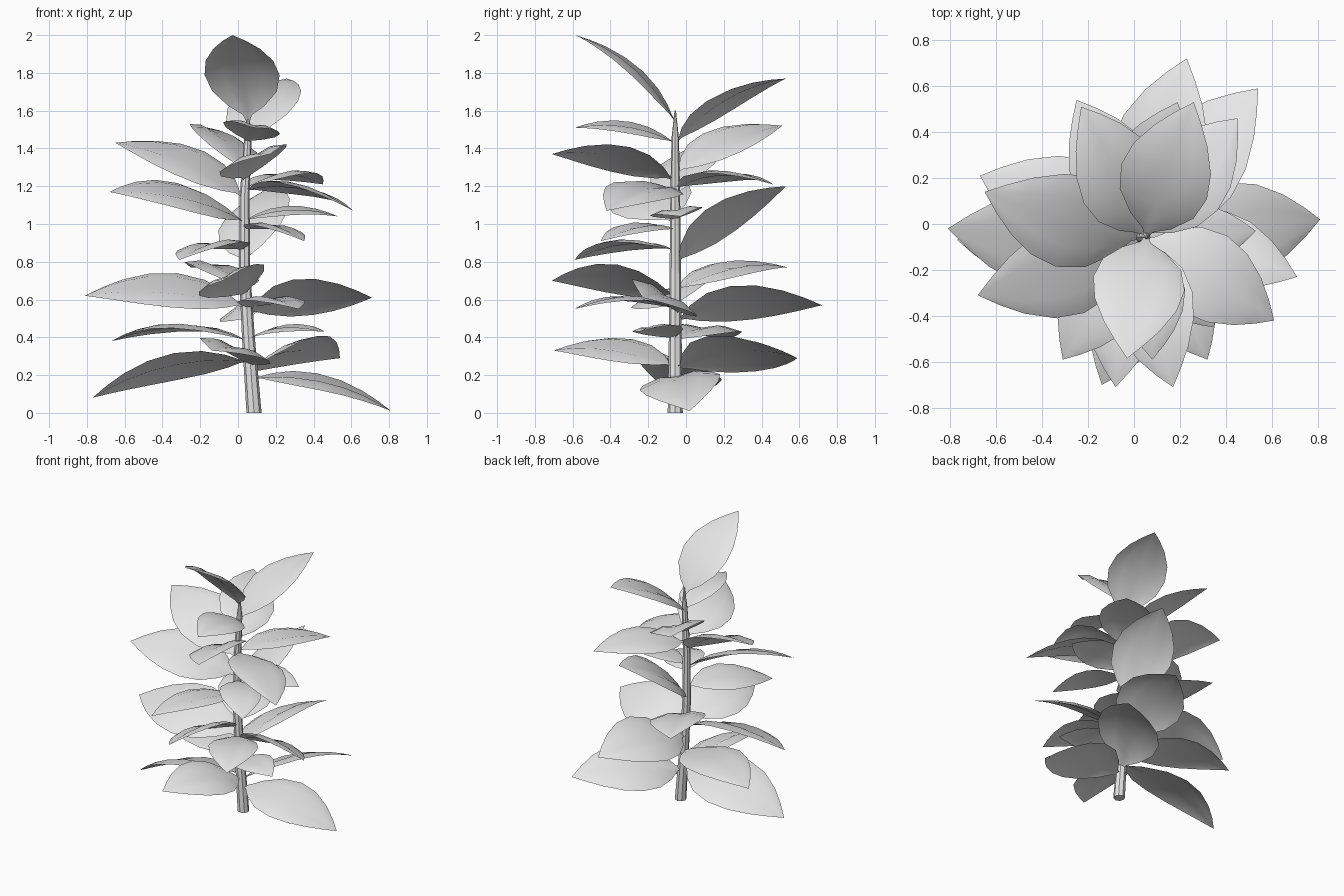
import bpy
import bmesh
import math
from mathutils import Vector

default_cube = bpy.data.objects.get("Cube")
if default_cube:
    bpy.data.objects.remove(default_cube, do_unlink=True)


def make_material(name, colour):
    material = bpy.data.materials.new(name)
    material.use_nodes = True
    material.diffuse_color = colour
    shader = material.node_tree.nodes["Principled BSDF"]
    shader.inputs["Base Color"].default_value = colour
    shader.inputs["Roughness"].default_value = 0.8
    return material


def add_object(name, bm, material, smooth):
    mesh = bpy.data.meshes.new(name)
    bm.to_mesh(mesh)
    bm.free()
    mesh.materials.append(material)
    for polygon in mesh.polygons:
        polygon.use_smooth = smooth
    obj = bpy.data.objects.new(name, mesh)
    bpy.context.scene.collection.objects.link(obj)
    return obj


light_grey = make_material("light grey", (0.8, 0.8, 0.8, 1.0))

# Stem: height, x and radius along its slightly bent axis
STEM_Y = -0.057
STEM = [(0, 0.085, 0.04), (0.4, 0.055, 0.034), (0.75, 0.035, 0.03),
        (1.15, 0.035, 0.026), (1.45, 0.052, 0.02), (1.6, 0.055, 0.004)]


def stem_point(height):
    for (z0, x0, _), (z1, x1, _) in zip(STEM, STEM[1:]):
        if height <= z1:
            return Vector((x0 + (x1 - x0) * (height - z0) / (z1 - z0), STEM_Y, height))
    return Vector((STEM[-1][1], STEM_Y, height))


def build_stem(sides=8):
    bm = bmesh.new()
    rings = []
    for z, x, radius in STEM:
        angles = [math.tau * i / sides for i in range(sides)]
        rings.append([bm.verts.new((x + radius * math.cos(a), STEM_Y + radius * math.sin(a), z))
                      for a in angles])
    for low, high in zip(rings, rings[1:]):
        for i in range(sides):
            j = (i + 1) % sides
            bm.faces.new((low[i], low[j], high[j], high[i]))
    bm.faces.new(rings[0][::-1])
    bm.faces.new(rings[-1])
    add_object("stem", bm, light_grey, False)


# Leaf outline: position along the rib and relative half width
OUTLINE = [(0, 0.04), (0.06, 0.12), (0.14, 0.48), (0.28, 0.86), (0.45, 1),
           (0.62, 0.9), (0.78, 0.62), (0.9, 0.31), (1, 0)]
# Leaf section: position across and rise, with a sunken rib and drooping edges
SECTION = [(1, -0.04), (0.5, 0.085), (0, 0), (-0.5, 0.085), (-1, -0.04)]
HALF_WIDTH = 0.285
ARCH = 0.09


def build_leaf(name, base_height, tip, roll):
    """Arched leaf creased along its rib, running from the stem to its tip."""
    base = stem_point(base_height)
    along = tip - base
    length = along.length
    along.normalize()
    flat_side = Vector((0, 0, 1)).cross(along).normalized()
    flat_up = along.cross(flat_side)
    side = flat_side * math.cos(roll) + flat_up * math.sin(roll)
    up = flat_up * math.cos(roll) - flat_side * math.sin(roll)

    bm = bmesh.new()
    rows = []
    for t, relative_width in OUTLINE:
        width = relative_width * HALF_WIDTH * length
        rib = base + along * (t * length) + up * (4 * ARCH * length * t * (1 - t))
        rows.append([bm.verts.new(rib + side * (across * width) + up * (rise * width))
                     for across, rise in SECTION])
    for near, far in zip(rows, rows[1:]):
        for i in range(len(SECTION) - 1):
            bm.faces.new((near[i], near[i + 1], far[i + 1], far[i]))
    bmesh.ops.remove_doubles(bm, verts=bm.verts[:], dist=0.0001)
    add_object(name, bm, light_grey, True)


# Leaves from the top down: base height, tip x, y, z, sideways roll
LEAVES = [
    (1.54, -0.03, -0.585, 2.0, 0),
    (1.43, 0.26, 0.53, 1.77, -0.1),
    (1.43, 0.08, -0.59, 1.51, -0.2),
    (1.27, -0.23, 0.51, 1.52, 0.28),
    (1.14, -0.65, 0.14, 1.43, -0.3),
    (1.23, 0.17, -0.71, 1.37, 0.35),
    (1.19, 0.45, 0.46, 1.21, -0.1),
    (1.01, -0.68, -0.31, 1.17, -0.38),
    (1.18, 0.61, -0.42, 1.07, -0.2),
    (1.02, 0.53, -0.03, 1.04, 0.15),
    (0.79, 0.19, 0.53, 1.2, -0.3),
    (0.97, 0.35, -0.45, 0.91, -0.1),
    (0.86, -0.31, -0.59, 0.81, 0.1),
    (0.65, -0.25, 0.54, 0.77, 0.15),
    (0.62, -0.08, -0.71, 0.7, 0.45),
    (0.56, -0.81, -0.02, 0.62, -0.38),
    (0.53, 0.71, -0.23, 0.61, -0.5),
    (0.55, 0.32, -0.59, 0.55, 0),
    (0.49, 0.23, 0.72, 0.57, -0.4),
    (0.39, 0.46, -0.25, 0.43, 0.15),
    (0.38, -0.67, 0.21, 0.38, 0.04),
    (0.245, -0.14, -0.7, 0.33, -0.3),
    (0.23, 0.54, 0.59, 0.29, -0.42),
    (0.27, -0.77, -0.07, 0.08, 0.3),
    (0.185, 0.81, 0.02, 0.01, 0.2),
]

build_stem()
for number, (height, x, y, z, roll) in enumerate(LEAVES, start=1):
    build_leaf(f"leaf_{number}", height, Vector((x, y, z)), roll)
